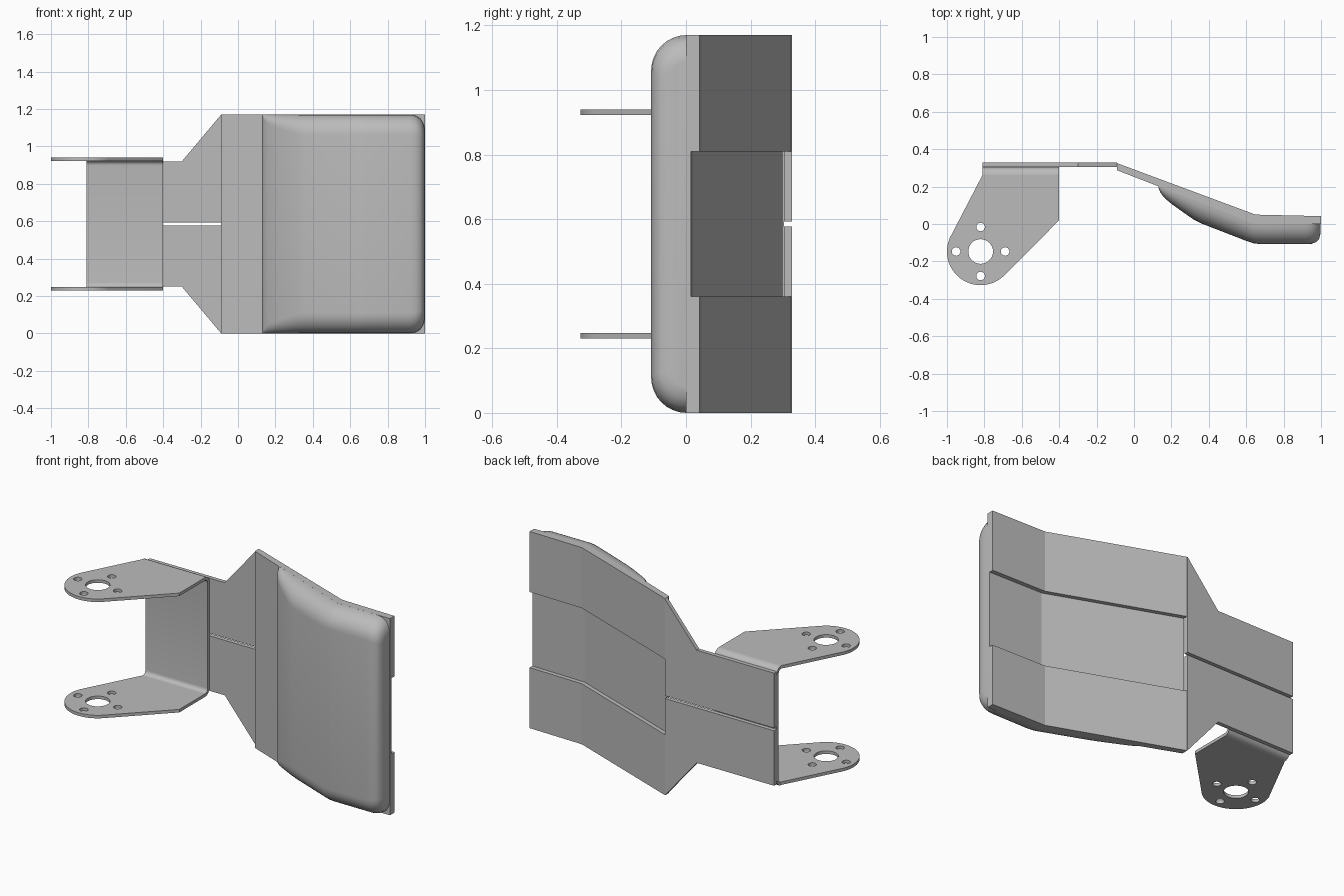
import bpy, bmesh, math
from math import sin, cos, pi, radians

cube = bpy.data.objects.get("Cube")
if cube:
    bpy.data.objects.remove(cube, do_unlink=True)

grey = bpy.data.materials.new("plain_grey")
grey.use_nodes = True
colour = (0.5, 0.5, 0.5, 1)
grey.diffuse_color = colour
grey.node_tree.nodes["Principled BSDF"].inputs["Base Color"].default_value = colour

MID, HALF = 0.585, 0.585       # middle height and half height of the part


def finish(name, mesh, angle=30):
    ob = bpy.data.objects.new(name, mesh)
    bpy.context.collection.objects.link(ob)
    mesh.materials.clear()
    mesh.materials.append(grey)
    bpy.ops.object.select_all(action='DESELECT')
    ob.select_set(True)
    bpy.context.view_layer.objects.active = ob
    bpy.ops.object.shade_smooth_by_angle(angle=radians(angle))
    return ob


def loft(name, rings, angle=30):
    """Skin matching closed rings and cap both ends."""
    bm = bmesh.new()
    loops = [[bm.verts.new(p) for p in ring] for ring in rings]
    n = len(loops[0])
    for a, b in zip(loops, loops[1:]):
        for i in range(n):
            j = (i + 1) % n
            bm.faces.new((a[i], a[j], b[j], b[i]))
    bm.faces.new(loops[0][::-1])
    bm.faces.new(loops[-1])
    bmesh.ops.remove_doubles(bm, verts=bm.verts, dist=1e-5)
    bmesh.ops.recalc_face_normals(bm, faces=bm.faces)
    mesh = bpy.data.meshes.new(name)
    bm.to_mesh(mesh)
    bm.free()
    return finish(name, mesh, angle)


# Bent main plate, with a shallow channel along the middle of its back
START, BEND, END = -0.09, 0.65, 1.0
def plate_ring(z, depth):
    front = [(START, 0.287), (BEND, 0.0), (END, 0.0)]
    back = [(END, 0.042), (BEND, 0.05), (START, 0.325)]
    return [(x, y, z) for x, y in front] + [(x, y - depth, z) for x, y in back]

CHANNEL = 0.225
loft("main_plate", [plate_ring(MID + z, d) for z, d in (
    (-HALF, 0), (-CHANNEL, 0), (-CHANNEL, 0.026),
    (CHANNEL, 0.026), (CHANNEL, 0), (HALF, 0))], 10)

# Two flared arms with a narrow slot between them
arm = [(-0.81, 0.008), (START, 0.008), (START, HALF), (-0.30, 0.335), (-0.81, 0.335)]
for side, word in ((1, "upper"), (-1, "lower")):
    loft(word + "_arm", [[(x, y, MID + side * z) for x, z in arm]
                         for y in (0.304, 0.328)])


# Cushion with rounded long edges and rounded far corners
def plate_front(x):
    t = min(1, (x - START) / (BEND - START))
    return 0.287 * (1 - t)

def pad_ring(x, y, inset):
    back = plate_front(x) + 0.002
    h = back - y
    r = min(h, 0.115)
    half = HALF - inset
    steps = [i / 8 * pi / 2 for i in range(9)]
    low = [(x, back - h * sin(a), MID - half + r * (1 - cos(a))) for a in steps]
    high = [(x, py, 2 * MID - pz) for _, py, pz in reversed(low)]
    return low + high

stations = [(0.13, 0.195, 0), (0.14, 0.17, 0), (0.16, 0.142, 0), (0.20, 0.108, 0),
            (0.25, 0.072, 0), (0.32, 0.023, 0), (0.36, 0.003, 0), (0.60, -0.09, 0),
            (0.64, -0.103, 0), (0.68, -0.108, 0), (0.92, -0.108, 0),
            (0.95, -0.106, 0.006), (0.975, -0.096, 0.022),
            (0.99, -0.08, 0.045), (0.997, -0.05, 0.07), (0.998, -0.03, 0.08)]
loft("cushion", [pad_ring(*s) for s in stations], 35)

# Bracket web with bent edges
def bend(y, z, r, side):
    return [(y + r * sin(a), MID + side * (z + r * cos(a)))
            for a in (i / 6 * pi / 2 for i in range(7))]

BY, BZ, OUT, INN = 0.262, 0.313, 0.042, 0.024
outer = bend(BY, BZ, OUT, 1) + bend(BY, BZ, OUT, -1)[::-1]
inner = bend(BY, BZ, INN, 1) + bend(BY, BZ, INN, -1)[::-1]
section = outer + inner[::-1]
loft("bracket_web", [[(x, y, z) for y, z in section] for x in (-0.81, -0.40)])

# Bracket ears: rounded tongue with one large and four small holes
CX, CY, R = -0.82, -0.147, 0.18

def circle(x, y, r, n=32, start=0.0, sweep=2 * pi):
    return [(x + r * cos(start + sweep * i / n), y + r * sin(start + sweep * i / n))
            for i in range(n)]

nose = circle(CX, CY, R, 24, radians(-45), radians(-165))
outline = [(-0.81, BY), (-0.40, BY), (-0.40, 0.02)] + nose
holes = [circle(CX, CY, 0.066)]
holes += [circle(x, y, 0.023, 16) for x, y in circle(CX, CY, 0.131, 4)]

for side, word in ((1, "upper"), (-1, "lower")):
    curve = bpy.data.curves.new(word + "_ear_outline", 'CURVE')
    curve.dimensions = '2D'
    curve.fill_mode = 'BOTH'
    curve.extrude = (OUT - INN) / 2
    for pts in [outline] + holes:
        sp = curve.splines.new('POLY')
        sp.points.add(len(pts) - 1)
        for p, (x, y) in zip(sp.points, pts):
            p.co = (x, y, 0, 1)
        sp.use_cyclic_u = True
    tmp = bpy.data.objects.new(word + "_ear_outline", curve)
    bpy.context.collection.objects.link(tmp)
    bpy.context.view_layer.update()
    mesh = bpy.data.meshes.new_from_object(
        tmp.evaluated_get(bpy.context.evaluated_depsgraph_get()))
    bpy.data.objects.remove(tmp, do_unlink=True)
    bm = bmesh.new()
    bm.from_mesh(mesh)
    bmesh.ops.remove_doubles(bm, verts=bm.verts, dist=1e-5)
    bmesh.ops.recalc_face_normals(bm, faces=bm.faces)
    bm.to_mesh(mesh)
    bm.free()
    ear = finish(word + "_ear", mesh)
    ear.location.z = MID + side * (BZ + (OUT + INN) / 2)
